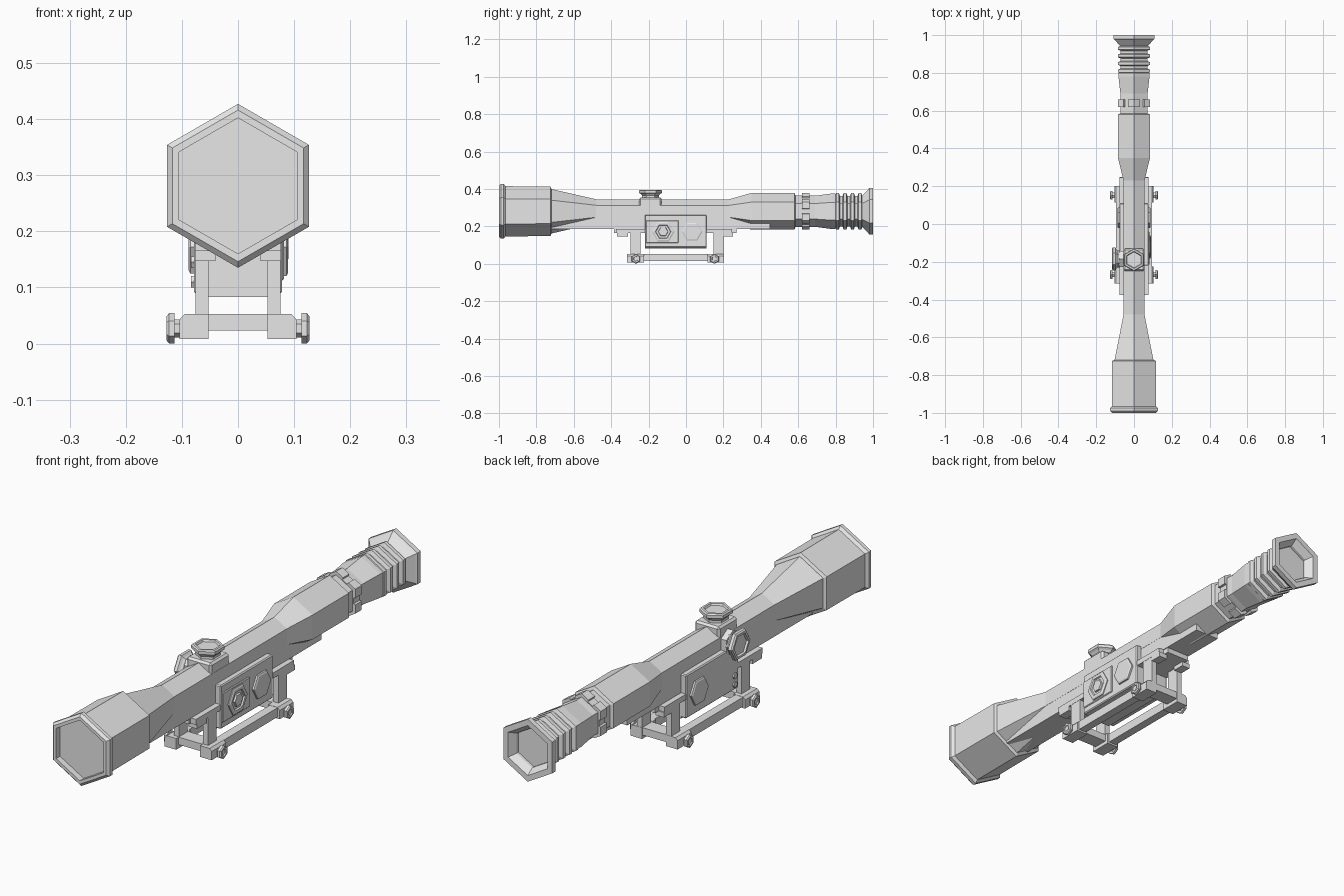
import bpy, bmesh, math
from mathutils import Vector

if "Cube" in bpy.data.objects:
    bpy.data.objects.remove(bpy.data.objects["Cube"], do_unlink=True)

grey = bpy.data.materials.new("light grey")
grey.use_nodes = True
grey.diffuse_color = (0.8, 0.8, 0.8, 1)
grey.node_tree.nodes["Principled BSDF"].inputs["Base Color"].default_value = (0.8, 0.8, 0.8, 1)

X, Y, Z = Vector((1, 0, 0)), Vector((0, 1, 0)), Vector((0, 0, 1))
AXIS_Z = 0.281


def finish(name, bm):
    bmesh.ops.recalc_face_normals(bm, faces=bm.faces)
    mesh = bpy.data.meshes.new(name)
    bm.to_mesh(mesh)
    bm.free()
    mesh.materials.append(grey)
    obj = bpy.data.objects.new(name, mesh)
    bpy.context.collection.objects.link(obj)
    return obj


def loft(name, rings):
    """Skin a list of point rings and cap both ends."""
    bm = bmesh.new()
    loops = [[bm.verts.new(p) for p in ring] for ring in rings]
    n = len(loops[0])
    for a, b in zip(loops, loops[1:]):
        for i in range(n):
            j = (i + 1) % n
            bm.faces.new((a[i], a[j], b[j], b[i]))
    bm.faces.new(loops[0])
    bm.faces.new(loops[-1])
    return finish(name, bm)


def hex_lathe(name, profile, axis=Y, centre=(0, 0, AXIS_Z), point=Z):
    """Six-sided turned part; profile is (distance along axis, radius)."""
    side = axis.cross(point)
    angles = [math.pi / 3 * k for k in range(6)]
    return loft(name, [[Vector(centre) + axis * d + (point * math.cos(t) + side * math.sin(t)) * r
                        for t in angles] for d, r in profile])


def box(name, xs, ys, zs, bevel=0):
    bm = bmesh.new()
    bmesh.ops.create_cube(bm, size=1)
    for v in bm.verts:
        v.co = [r[0] if c < 0 else r[1] for c, r in zip(v.co, (xs, ys, zs))]
    if bevel:
        bmesh.ops.bevel(bm, geom=bm.edges[:], offset=bevel, segments=1, affect='EDGES')
    return finish(name, bm)


def extrude(name, outline, y0, y1):
    """Extrude an (x, z) outline along y."""
    return loft(name, [[(x, y, z) for x, z in outline] for y in (y0, y1)])


# Objective housing with recessed lens
hex_lathe("objective_bell", [(-0.975, 0.121), (-1.0, 0.121), (-1.0, 0.135), (-0.99, 0.146),
                             (-0.975, 0.146), (-0.965, 0.134), (-0.725, 0.133), (-0.72, 0.121)])

# Main tube with tapers at both ends
hex_lathe("main_tube", [(-0.73, 0.121), (-0.48, 0.064), (0.23, 0.064), (0.35, 0.098),
                        (0.58, 0.098), (0.585, 0.084), (0.67, 0.084), (0.69, 0.083),
                        (0.78, 0.095), (0.8, 0.095)])
box("tube_keel", (-0.055, 0.055), (-0.72, 0.45), (0.186, 0.3))

# Notched zoom ring
corners = [Vector((math.sin(k * math.pi / 3), math.cos(k * math.pi / 3))) for k in range(6)]
outline = []
for a, b in zip(corners, corners[1:] + corners[:1]):
    for t, r in ((0, 0.098), (0.36, 0.098), (0.36, 0.088), (0.64, 0.088), (0.64, 0.098)):
        p = a.lerp(b, t) * r
        outline.append((p.x, p.y + AXIS_Z))
extrude("zoom_ring", outline, 0.62, 0.66)

# Ribbed bellows
ribs = [(0.79, 0.08)]
for i in range(4):
    y = 0.797 + i * 0.04
    ribs += [(y, 0.082), (y + 0.006, 0.098), (y + 0.02, 0.098), (y + 0.026, 0.082)]
hex_lathe("eyepiece_ribs", ribs + [(0.96, 0.082)])

# Flared hollow eyecup
hex_lathe("eyecup", [(0.94, 0.083), (0.975, 0.118), (0.98, 0.125), (1.0, 0.125),
                     (1.0, 0.1), (0.972, 0.08), (0.95, 0.08)])

# Elevation turret on top
box("turret_base", (-0.055, 0.055), (-0.25, -0.13), (0.24, 0.355), 0.008)
CAP = [(0, 0.045), (0.012, 0.045), (0.02, 0.052), (0.026, 0.061), (0.038, 0.061),
       (0.043, 0.056), (0.043, 0.046), (0.036, 0.042)]
hex_lathe("elevation_knob", CAP, Z, (0, -0.19, 0.353), Y)

# Windage knob on the right-hand side
hex_lathe("windage_neck", [(0, 0.05), (0.03, 0.05)], -X, (-0.05, -0.185, AXIS_Z), Z)
hex_lathe("windage_knob", CAP, -X, (-0.073, -0.185, AXIS_Z), Y)

# Mount body and top bar
box("mount_block", (-0.055, 0.055), (-0.22, 0.11), (0.083, 0.2))
box("mount_bar", (-0.052, 0.052), (-0.385, 0.27), (0.165, 0.187))
for s, label in ((1, "left"), (-1, "right")):
    xs = sorted((s * 0.05, s * 0.078))
    box(label + "_side_plate", xs, (-0.22, 0.11), (0.088, 0.262), 0.004)
    hex_lathe(label + "_rear_cap", [(0, 0.055), (0.008, 0.055), (0.011, 0.048)],
              X * s, (s * 0.077, 0.033, 0.172), Y)
    bar = sorted((s * 0.04, s * 0.077))
    box(label + "_bar_front", bar, (-0.375, -0.22), (0.165, 0.187))
    box(label + "_bar_rear", bar, (0.11, 0.245), (0.165, 0.187))
    for end, y0, y1 in (("front", -0.37, -0.31), ("rear", 0.2, 0.25)):
        box(f"{label}_{end}_tab", bar, (y0, y1), (0.147, 0.167))

    # Legs, lower rails and clamp bolts
    foot = [(s * x, z) for x, z in ((0.053, 0.008), (0.104, 0.008), (0.104, 0.043),
                                    (0.095, 0.053), (0.053, 0.053))]
    box(label + "_lower_rail", sorted((s * 0.06, s * 0.095)), (-0.25, 0.15), (0.015, 0.052))
    for end, leg, bolt, y0, y1 in (("front", -0.27, -0.268, -0.315, -0.225),
                                   ("rear", 0.174, 0.152, 0.115, 0.202)):
        box(f"{label}_{end}_leg", sorted((s * 0.053, s * 0.076)),
            (leg - 0.027, leg + 0.027), (0.04, 0.18))
        extrude(f"{label}_{end}_foot", foot, y0, y1)
        hex_lathe(f"{label}_{end}_bolt",
                  [(0, 0.016), (0.012, 0.016), (0.012, 0.027), (0.022, 0.027),
                   (0.026, 0.022), (0.026, 0.014), (0.021, 0.013)],
                  X * s, (s * 0.101, bolt, 0.027), Z)

# Cross bars joining the feet
for end, y0, y1 in (("front", -0.3, -0.24), ("rear", 0.14, 0.2)):
    box(end + "_cross_bar", (-0.06, 0.06), (y0, y1), (0.023, 0.053))

# Adjustment dial on the left plate, small studs on the right plate
box("dial_plate", (0.075, 0.082), (-0.215, -0.04), (0.112, 0.232), 0.003)
hex_lathe("dial", [(0, 0.06), (0.006, 0.06), (0.009, 0.054), (0.009, 0.042), (0.003, 0.039),
                   (0.003, 0.027), (0.01, 0.025)], X, (0.08, -0.122, 0.172), Y)
for z in (0.11, 0.145):
    hex_lathe("stud", [(0, 0.012), (0.007, 0.012)], -X, (-0.077, -0.195, z), Y)
